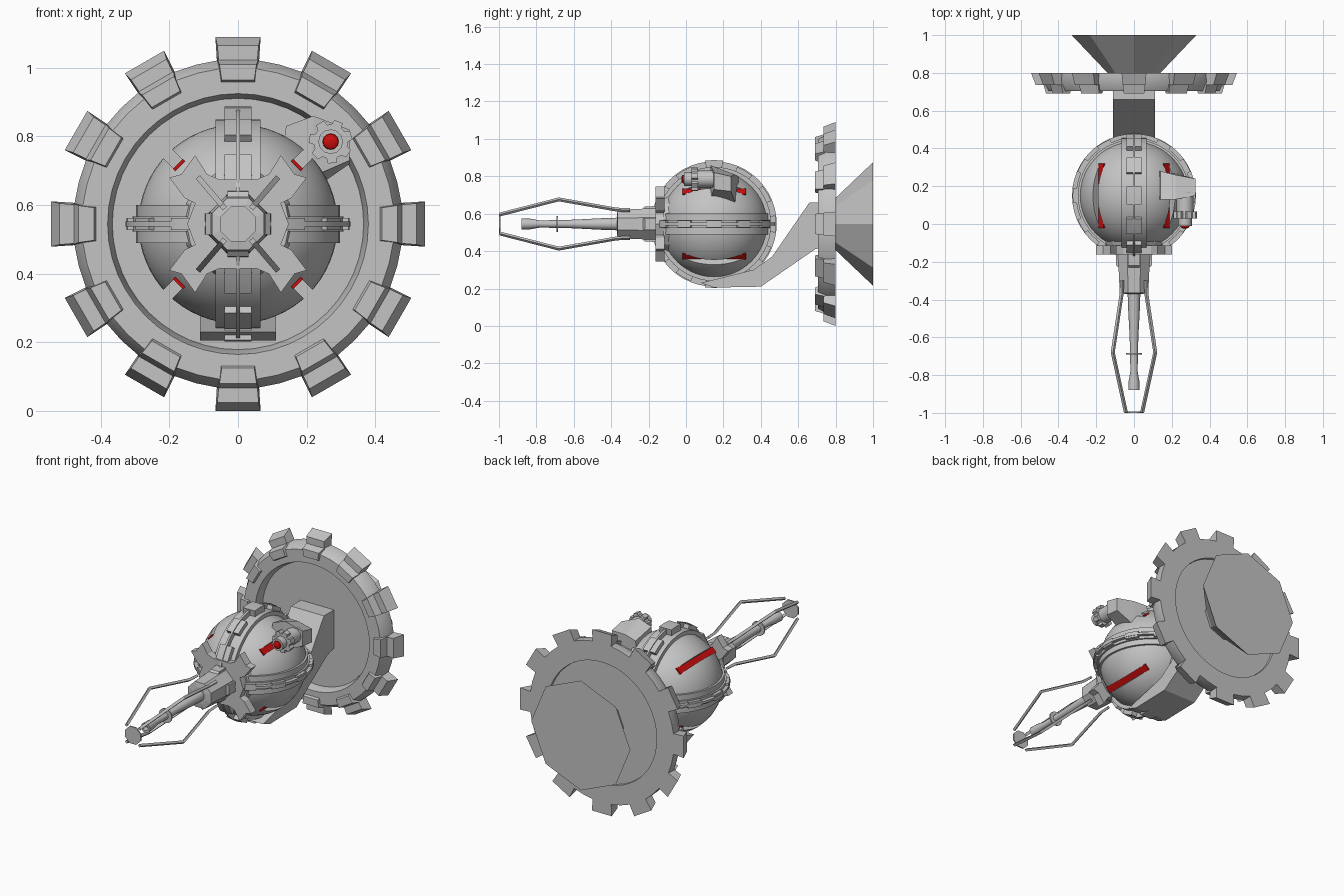
import bpy, bmesh, math
from mathutils import Vector, Matrix

if "Cube" in bpy.data.objects:
    bpy.data.objects.remove(bpy.data.objects["Cube"])

CZ, SY = 0.545, 0.15          # main axis height, ball centre along y
CEN = Vector((0, SY, CZ))


def material(name, col):
    m = bpy.data.materials.new(name)
    m.diffuse_color = (*col, 1)
    m.use_nodes = True
    m.node_tree.nodes["Principled BSDF"].inputs["Base Color"].default_value = m.diffuse_color
    return m


GREY = material("grey_metal", (0.55, 0.55, 0.55))
RED = material("red_light", (0.6, 0.004, 0.004))


def finish(name, bm, mat=GREY, angle=35):
    bmesh.ops.recalc_face_normals(bm, faces=bm.faces)
    me = bpy.data.meshes.new(name)
    bm.to_mesh(me)
    bm.free()
    me.materials.append(mat)
    ob = bpy.data.objects.new(name, me)
    bpy.context.collection.objects.link(ob)
    if angle:
        bpy.ops.object.select_all(action='DESELECT')
        ob.select_set(True)
        bpy.context.view_layer.objects.active = ob
        bpy.ops.object.shade_smooth_by_angle(angle=math.radians(angle))
    return ob


def loft(bm, loops, closed=False):
    """Skin a list of equal point loops; cap the ends or join them round."""
    vs = [[bm.verts.new(p) for p in lp] for lp in loops]
    n = len(vs[0])
    for i in range(len(vs) if closed else len(vs) - 1):
        a, b = vs[i], vs[(i + 1) % len(vs)]
        for k in range(n):
            bm.faces.new((a[k], a[(k + 1) % n], b[(k + 1) % n], b[k]))
    if not closed:
        bm.faces.new(vs[0])
        bm.faces.new(vs[-1])


def lathe(name, prof, n, x=0, z=CZ, phase=0.0, closed=False, mat=GREY, angle=35):
    """Spin (radius, y) points round an axis parallel to y."""
    bm = bmesh.new()
    loops = [[(x + r * math.cos(phase + k * math.tau / n), y,
               z + r * math.sin(phase + k * math.tau / n)) for k in range(n)] for r, y in prof]
    loft(bm, loops, closed)
    return finish(name, bm, mat, angle)


def prism(name, poly, a, b, place):
    """Extrude a 2D outline between a and b; place maps (u, v, w) to xyz."""
    bm = bmesh.new()
    loft(bm, [[place(u, v, w) for u, v in poly] for w in (a, b)])
    return finish(name, bm, angle=0)


def front(u, v, w):
    return (u, w, CZ + v)


def side(u, v, w):
    return (w, u, v)


# ---- toothed wheel behind the ball
lathe("wheel_rim", [(0.362, 0.77), (0.38, 0.705), (0.455, 0.705), (0.48, 0.75),
                    (0.48, 0.80), (0.365, 0.80)], 48, closed=True)
lathe("wheel_disc", [(0.372, 0.755), (0.372, 0.785)], 48)
bm = bmesh.new()
for i in range(12):
    rot = Matrix.Rotation(i * math.tau / 12, 4, 'Y')
    # each row: y, inner radius, outer radius, half width
    for rows in (((0.735, 0.43, 0.52, 0.06), (0.80, 0.42, 0.545, 0.066)),
                 ((0.69, 0.42, 0.465, 0.054), (0.74, 0.40, 0.48, 0.06))):
        loft(bm, [[rot @ Vector((sx * hw, y, r)) + Vector((0, 0, CZ))
                   for sx, r in ((-0.88, r0), (0.88, r0), (1, r1), (-1, r1))]
                  for y, r0, r1, hw in rows])
finish("wheel_teeth", bm, angle=0)

# ---- flared mount at the back and support arm under the ball
lathe("rear_mount", [(0.13, 0.77), (0.14, 0.80), (0.33, 1.0)], 8, angle=0)
prism("support_arm", [(0.08, 0.23), (0.15, 0.205), (0.40, 0.21), (0.69, 0.41), (0.76, 0.43),
                      (0.76, 0.66), (0.66, 0.66), (0.46, 0.37), (0.36, 0.30)], -0.11, 0.11, side)

# ---- ball with four diagonal light slots
bm = bmesh.new()
bmesh.ops.create_uvsphere(bm, u_segments=48, v_segments=32, radius=0.29,
                          matrix=Matrix.Translation(CEN))
ball = finish("ball", bm)
slots, lights = bmesh.new(), bmesh.new()
for k in range(4):
    rot = Matrix.Rotation(math.radians(45 + 90 * k), 4, 'Y')
    for target, r, size in ((slots, 0.295, (0.036, 0.335, 0.1)),
                            (lights, 0.243, (0.04, 0.34, 0.009))):
        bmesh.ops.create_cube(target, size=1, matrix=Matrix.Translation(CEN) @ rot @
                              Matrix.Translation((0, 0, r)) @ Matrix.Diagonal((*size, 1)))
cutter = finish("slot_cutter", slots, angle=0)
cutter.hide_render = True
cutter.hide_set(True)
mod = ball.modifiers.new("slots", 'BOOLEAN')
mod.operation, mod.object = 'DIFFERENCE', cutter
mod.solver = 'EXACT'
bpy.context.view_layer.objects.active = ball
ball.select_set(True)
bpy.ops.object.modifier_apply(modifier="slots")
bpy.data.objects.remove(cutter)
finish("slot_lights", lights, RED, 0)


def belt(name, axis, r0, r1, hw, a0, a1, steps):
    """Curved band round the ball from angle a0 to a1, seen along its axis."""
    bm = bmesh.new()
    full = a1 - a0 >= 360
    loops = []
    for i in range(steps if full else steps + 1):
        t = math.radians(a0 + (a1 - a0) * i / steps)
        lp = []
        for r, w in ((r0, -hw), (r1, -hw), (r1, hw), (r0, hw)):
            c, s = r * math.cos(t), r * math.sin(t)
            lp.append(CEN + Vector((w, c, s) if axis == 'X' else (s, c, w)))
        loops.append(lp)
    loft(bm, loops, full)
    return finish(name, bm, angle=20)


# ---- vertical and horizontal belts with raised blocks and a thin fin
belt("vertical_belt", 'X', 0.26, 0.305, 0.066, 0, 360, 48)
belt("vertical_fin", 'X', 0.28, 0.335, 0.006, 0, 360, 48)
belt("horizontal_belt", 'Z', 0.26, 0.297, 0.055, 0, 360, 48)
belt("horizontal_rail", 'Z', 0.26, 0.307, 0.022, 0, 360, 48)
belt("horizontal_fin", 'Z', 0.28, 0.328, 0.007, 0, 360, 48)
for i in range(12):
    a = 30 * i
    if i != 6:
        belt("vertical_block", 'X', 0.28, 0.342 if i in (3, 9) else 0.33, 0.04, a - 8, a + 8, 2)
        belt("horizontal_block", 'Z', 0.28, 0.325, 0.018, a - 7, a + 7, 2)

# ---- four horned collar on the front of the ball
quarter = [(0.148, 0.0), (0.125, 0.06), (0.155, 0.075), (0.20, 0.135), (0.165, 0.145), (0.125, 0.20),
           (0.09, 0.145), (0.055, 0.13)]
outline = (quarter + [(-x, z) for x, z in quarter[:0:-1]]
           + [(-x, -z) for x, z in quarter] + [(x, -z) for x, z in quarter[:0:-1]])
prism("collar", outline, -0.162, -0.115, front)
lathe("collar_base", [(0.15, -0.12), (0.17, -0.07)], 16, angle=0)

# ---- barrel housing, barrel and its ring
T8 = math.pi / 8
lathe("housing", [(0.092, -0.12), (0.09, -0.20), (0.082, -0.365), (0.05, -0.37)], 8, phase=T8, angle=0)
for s in (-1, 1):
    for k in (0, 1):
        # raised rails on the four flats of the housing
        def place(u, v, w, s=s, k=k):
            return (w, u, CZ + s * v) if k else (s * v, u, CZ + w)
        prism("housing_rail", [(-0.14, 0.07), (-0.14, 0.096), (-0.22, 0.094), (-0.24, 0.07)],
              -0.03, 0.03, place)
lathe("barrel", [(0.034, -0.36), (0.031, -0.45), (0.023, -0.60), (0.019, -0.78), (0.028, -0.83),
                 (0.03, -0.88), (0.017, -0.88), (0.015, -0.85)], 12)
lathe("barrel_ring", [(0.043, -0.692), (0.043, -0.684)], 16)

# ---- cage of four bent rods ending in a tip disc
lathe("tip_disc", [(0.055, -1.0), (0.055, -0.992)], 8, phase=T8, angle=0)
bm = bmesh.new()
for sx in (-1, 1):
    for sz in (-1, 1):
        d = Vector((sx * 0.65, 0, sz * 0.76))
        t = Vector((-d.z, 0, d.x)) * 0.008
        loft(bm, [[Vector((0, y, CZ)) + d * (r + e) + t * f
                   for e, f in ((0, -1), (0, 1), (-0.014, 1), (-0.014, -1))]
                  for r, y in ((0.105, -0.30), (0.108, -0.37), (0.18, -0.68), (0.073, -0.998))])
finish("cage_rods", bm, angle=0)

# ---- small side sensor: bracket, body, toothed ring and red lens
GX, GZ = 0.27, 0.785
bm = bmesh.new()
loft(bm, [[(0.12, 0.13, 0.69), (0.12, 0.28, 0.66), (0.14, 0.28, 0.80), (0.14, 0.13, 0.83)],
          [(0.21, 0.13, 0.68), (0.21, 0.27, 0.64), (0.22, 0.26, 0.81), (0.22, 0.13, 0.86)],
          [(0.325, 0.15, 0.73), (0.325, 0.24, 0.72), (0.325, 0.24, 0.80), (0.325, 0.15, 0.82)]])
finish("sensor_bracket", bm, angle=0)
lathe("sensor_body", [(0.036, -0.01), (0.036, 0.05), (0.046, 0.06), (0.046, 0.17)], 12, GX, GZ)
star = []
for i in range(7):
    for r, off in ((0.05, -0.32), (0.064, -0.2), (0.064, 0.2), (0.05, 0.32)):
        a = i * math.tau / 7 + off + 0.3
        star.append((GX + r * math.cos(a), GZ - CZ + r * math.sin(a)))
prism("sensor_ring", star, 0.03, 0.065, front)
lathe("sensor_lens", [(0.024, -0.008), (0.022, -0.018), (0.012, -0.024)], 12, GX, GZ, mat=RED)
